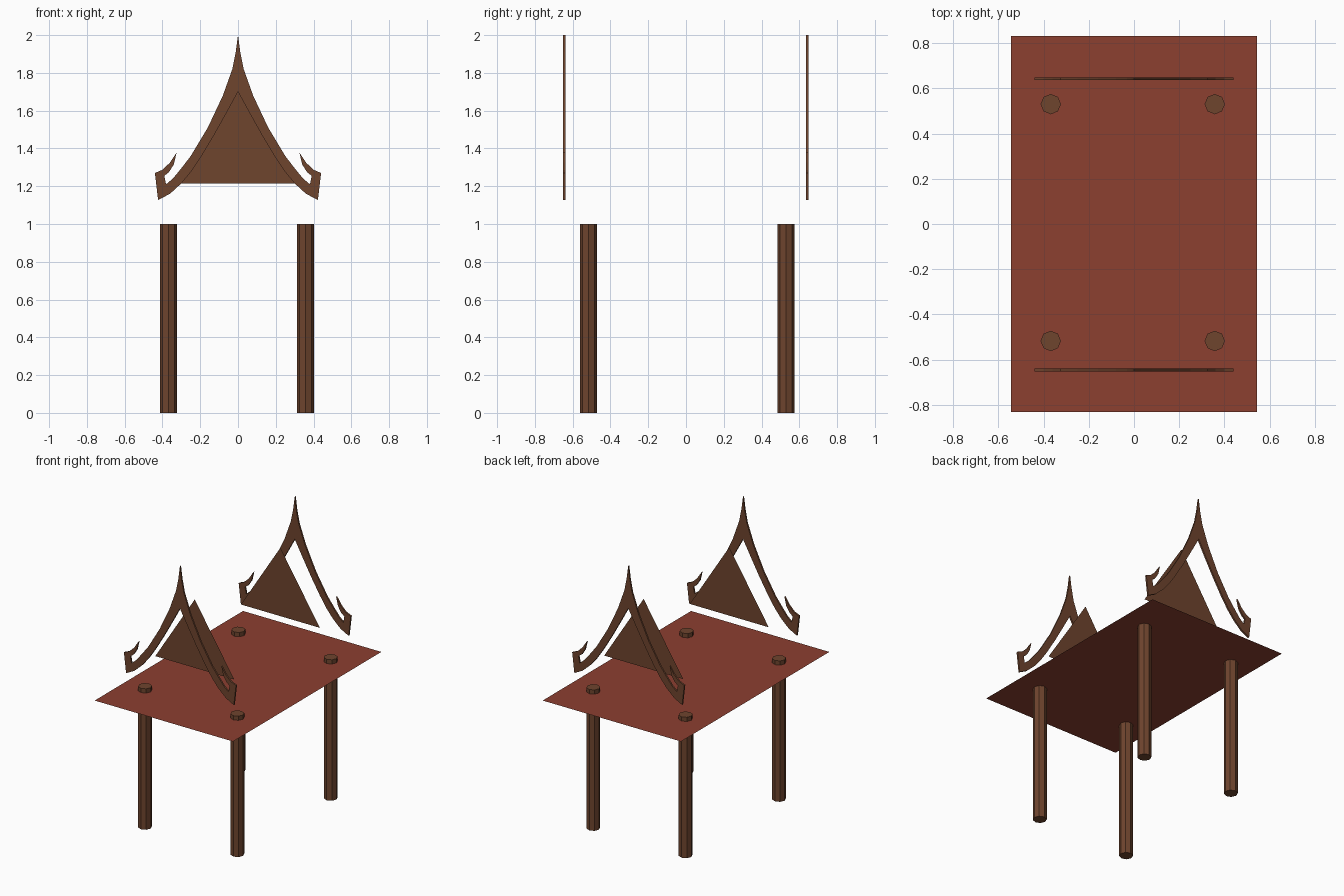
import bpy
import bmesh
from mathutils import Matrix

cube = bpy.data.objects.get("Cube")
if cube:
    bpy.data.objects.remove(cube, do_unlink=True)


def material(name, color):
    mat = bpy.data.materials.new(name)
    mat.use_nodes = True
    mat.diffuse_color = color
    mat.node_tree.nodes["Principled BSDF"].inputs["Base Color"].default_value = color
    return mat


wood = material("brown wood", (0.156, 0.058, 0.027, 1))
red = material("red floor", (0.262, 0.05, 0.03, 1))


def add_object(name, bm, mat):
    mesh = bpy.data.meshes.new(name)
    bm.to_mesh(mesh)
    bm.free()
    mesh.materials.append(mat)
    obj = bpy.data.objects.new(name, mesh)
    bpy.context.collection.objects.link(obj)
    return obj


def upright_face(bm, outline, y):
    """Flat face in the xz plane, facing the front."""
    return bm.faces.new([bm.verts.new((x, y, z)) for x, z in outline])


# Floor: a single thin sheet
bm = bmesh.new()
bmesh.ops.create_grid(bm, x_segments=1, y_segments=1, size=1,
                      matrix=Matrix.Translation((0, 0, 0.97)) @ Matrix.Diagonal((0.543, 0.832, 1, 1)))
add_object("floor", bm, red)

# Four octagonal posts
for side, x in (("left", 0.357), ("right", -0.368)):
    for end, y in (("front", -0.517), ("back", 0.53)):
        bm = bmesh.new()
        bmesh.ops.create_cone(bm, cap_ends=True, segments=8, radius1=0.045, radius2=0.045,
                              depth=1, matrix=Matrix.Translation((x, y, 0.5)))
        add_object(f"{end}_{side}_post", bm, wood)

# Left half of the gable frame, from the peak down the outside and back up the inside
outer = [(0, 2), (0.012, 1.91), (0.03, 1.82), (0.08, 1.68), (0.16, 1.51), (0.25, 1.36),
         (0.30, 1.295), (0.345, 1.24), (0.381, 1.21)]
hook = [(0.39, 1.255), (0.365, 1.275), (0.34, 1.315), (0.325, 1.378), (0.36, 1.325),
        (0.40, 1.287), (0.44, 1.27), (0.423, 1.127)]
inner = [(0.36, 1.16), (0.30, 1.215), (0.25, 1.275), (0.196, 1.355), (0.127, 1.47),
         (0.06, 1.59), (0, 1.70)]
half_frame = (outer + hook + inner)[::-1]
thickness = 0.012

for end, frame_y, panel_y in (("front", -0.645, -0.485), ("back", 0.642, 0.475)):
    # Curved frame with upturned hooks, mirrored at the peak
    bm = bmesh.new()
    face = upright_face(bm, half_frame, frame_y - thickness / 2)
    result = bmesh.ops.extrude_face_region(bm, geom=[face], use_keep_orig=True)
    moved = [v for v in result["geom"] if isinstance(v, bmesh.types.BMVert)]
    bmesh.ops.translate(bm, verts=moved, vec=(0, thickness, 0))
    # Open the seam so both halves join cleanly
    seam = [f for f in bm.faces if all(abs(v.co.x) < 0.001 for v in f.verts)]
    bmesh.ops.delete(bm, geom=seam, context="FACES")
    bmesh.ops.recalc_face_normals(bm, faces=bm.faces)
    frame = add_object(f"{end}_gable_frame", bm, wood)
    frame.modifiers.new("Mirror", "MIRROR").use_axis[0] = True

    # Flat triangular panel set in behind the frame
    bm = bmesh.new()
    triangle = upright_face(bm, [(-0.31, 1.215), (0.31, 1.215), (0, 1.70)], panel_y)
    if end == "back":
        triangle.normal_flip()
    add_object(f"{end}_gable_panel", bm, wood)
